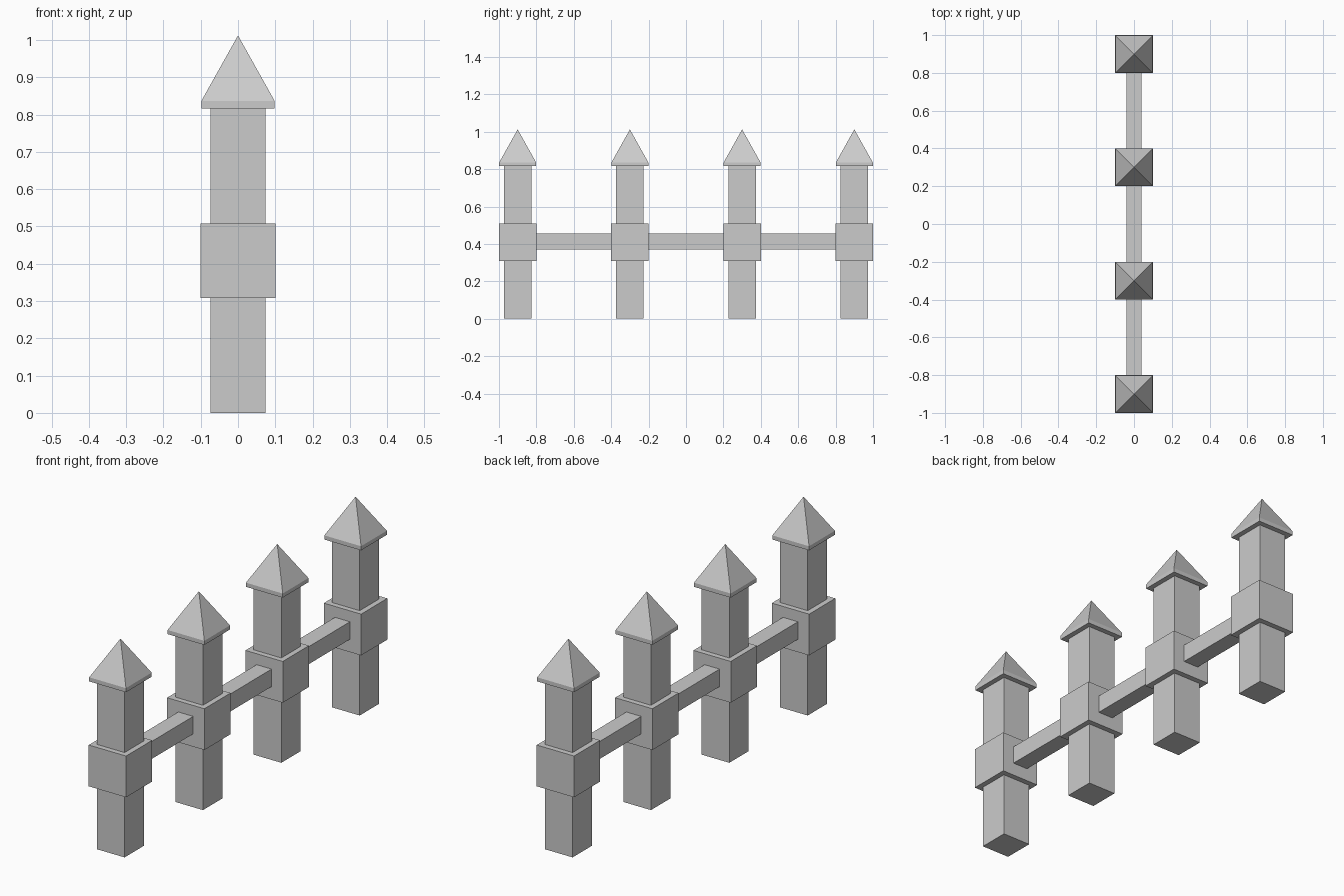
import bpy
import bmesh

if "Cube" in bpy.data.objects:
    bpy.data.objects.remove(bpy.data.objects["Cube"], do_unlink=True)

stone = bpy.data.materials.new("light_grey")
stone.use_nodes = True
grey = (0.6, 0.6, 0.6, 1)
stone.diffuse_color = grey
stone.node_tree.nodes["Principled BSDF"].inputs["Base Color"].default_value = grey


def finish(name, bm, location):
    mesh = bpy.data.meshes.new(name)
    bm.to_mesh(mesh)
    bm.free()
    mesh.materials.append(stone)
    obj = bpy.data.objects.new(name, mesh)
    obj.location = location
    bpy.context.collection.objects.link(obj)


def box(name, y, size_x, size_y, bottom, top):
    bm = bmesh.new()
    bmesh.ops.create_cube(bm, size=1)
    bmesh.ops.scale(bm, vec=(size_x, size_y, top - bottom), verts=bm.verts)
    finish(name, bm, (0, y, (bottom + top) / 2))


def pointed_cap(name, y, width, bottom, eave, apex):
    # Thin square slab whose top is poked up into a pyramid
    bm = bmesh.new()
    bmesh.ops.create_cube(bm, size=1)
    bmesh.ops.scale(bm, vec=(width, width, eave - bottom), verts=bm.verts)
    bmesh.ops.translate(bm, vec=(0, 0, (eave - bottom) / 2), verts=bm.verts)
    bm.normal_update()
    top = [f for f in bm.faces if f.normal.z > 0.9]
    tip = bmesh.ops.poke(bm, faces=top)["verts"][0]
    tip.co.z = apex - bottom
    finish(name, bm, (0, y, bottom))


# Four posts, each with a collar block and a pointed cap
for i in range(4):
    y = -0.9 + 0.6 * i
    box(f"post_{i + 1}", y, 0.148, 0.148, 0, 0.82)
    box(f"collar_block_{i + 1}", y, 0.2, 0.2, 0.308, 0.508)
    pointed_cap(f"pointed_cap_{i + 1}", y, 0.197, 0.816, 0.836, 1.012)

# Rails between neighbouring collars
for i in range(3):
    box(f"rail_{i + 1}", -0.6 + 0.6 * i, 0.08, 0.42, 0.37, 0.455)
